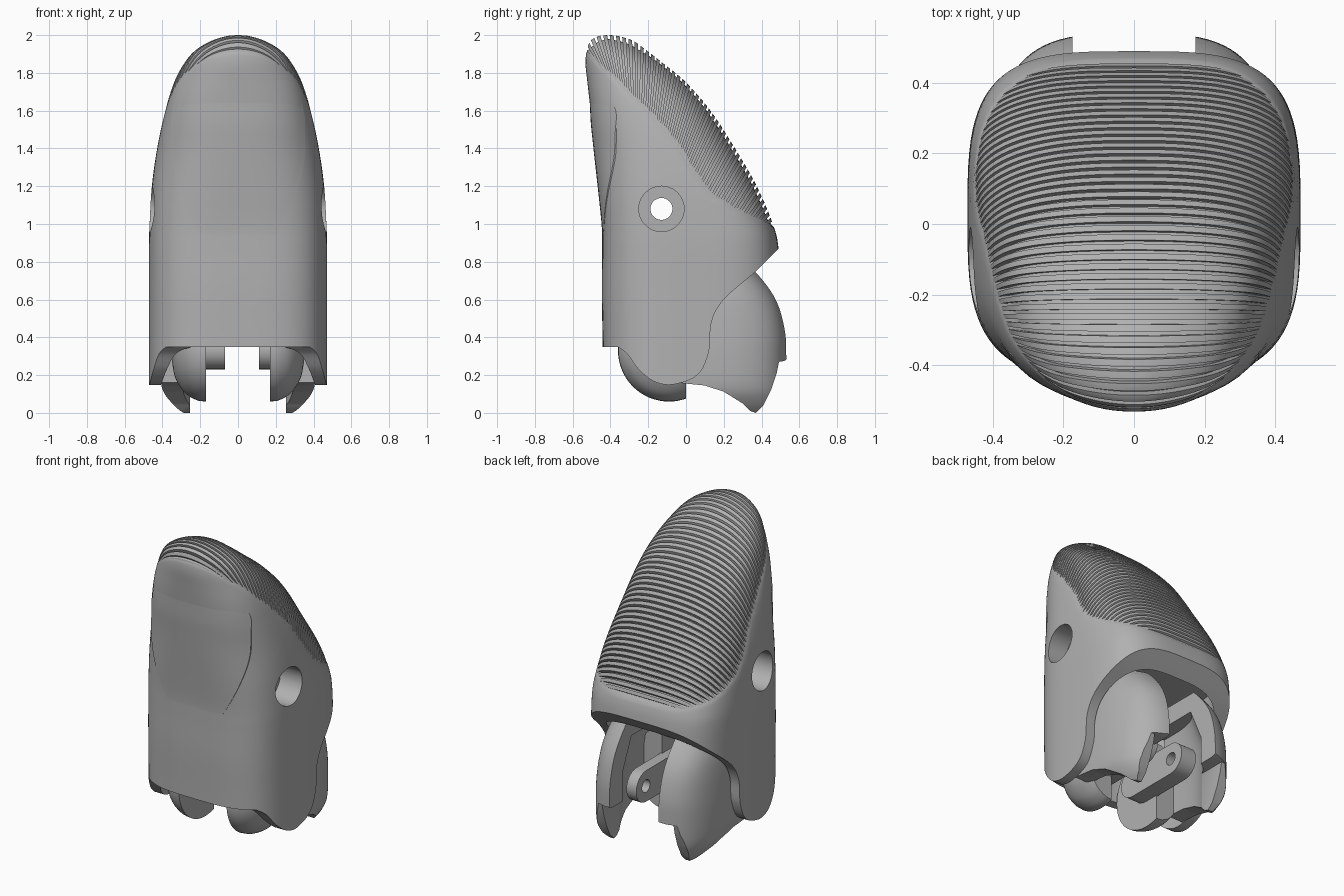
import bpy, bmesh, math
from mathutils import Vector

cube = bpy.data.objects.get("Cube")
if cube:
    bpy.data.objects.remove(cube)

grey = bpy.data.materials.new("matte_grey")
grey.use_nodes = True
grey.diffuse_color = (0.44, 0.44, 0.44, 1)
grey.node_tree.nodes["Principled BSDF"].inputs["Base Color"].default_value = (0.44, 0.44, 0.44, 1)


def finish(bm, name):
    bmesh.ops.recalc_face_normals(bm, faces=bm.faces)
    mesh = bpy.data.meshes.new(name)
    bm.to_mesh(mesh)
    bm.free()
    mesh.materials.append(grey)
    ob = bpy.data.objects.new(name, mesh)
    bpy.context.collection.objects.link(ob)
    return ob


def spline(pts, steps):
    """Catmull-Rom through points of any dimension."""
    p = [Vector(q) for q in pts]
    p = [2 * p[0] - p[1]] + p + [2 * p[-1] - p[-2]]
    out = []
    for i in range(1, len(p) - 2):
        a, b, c, d = p[i - 1:i + 3]
        for s in range(steps):
            t = s / steps
            out.append(0.5 * (2 * b + (c - a) * t + (2 * a - 5 * b + 4 * c - d) * t ** 2
                              + (3 * b - a - 3 * c + d) * t ** 3))
    return out + [p[-2]]


def loft(name, rings):
    bm = bmesh.new()
    rows = [[bm.verts.new(co) for co in ring] for ring in rings]
    n = len(rows[0])
    for a, b in zip(rows, rows[1:]):
        for i in range(n):
            bm.faces.new((a[i], a[(i + 1) % n], b[(i + 1) % n], b[i]))
    bm.faces.new(rows[0])
    bm.faces.new(rows[-1])
    return finish(bm, name)


def extrude_x(name, outline, x0, x1):
    return loft(name, [[(x, y, z) for y, z in outline] for x in (x0, x1)])


def cylinder_x(name, y, z, r, x0, x1, n=48):
    ring = [(y + r * math.cos(k * math.tau / n), z + r * math.sin(k * math.tau / n)) for k in range(n)]
    return extrude_x(name, ring, x0, x1)


def boolean(ob, cutter, op="DIFFERENCE"):
    mod = ob.modifiers.new("cut", "BOOLEAN")
    mod.operation, mod.solver, mod.object = op, "EXACT", cutter
    bpy.context.view_layer.objects.active = ob
    bpy.ops.object.modifier_apply(modifier=mod.name)
    bpy.data.objects.remove(cutter)


def superellipse(w, front, back, z, n, count=96):
    c, h = (front + back) / 2, (back - front) / 2
    ring = []
    for k in range(count):
        a = math.tau * k / count
        s, t = math.cos(a), math.sin(a)
        ring.append((math.copysign(w * abs(s) ** (2 / n), s), c + math.copysign(h * abs(t) ** (2 / n), t), z))
    return ring


def ramp(v, lo, hi):
    t = min(1, max(0, (v - lo) / (hi - lo)))
    return t * t * (3 - 2 * t)


def sampler(points):
    """Point on a smooth path by fraction of its length."""
    pts = spline(points, 12)
    length = [0]
    for a, b in zip(pts, pts[1:]):
        length.append(length[-1] + (b - a).length)

    def at(t):
        d = t * length[-1]
        for i in range(1, len(pts)):
            if length[i] >= d - 1e-9:
                return pts[i - 1].lerp(pts[i], (d - length[i - 1]) / (length[i] - length[i - 1]))
        return pts[-1]
    return at


# Border and crown of the ribbed pad, seen from the side
border = sampler([(-.45, 1.81), (-.35, 1.71), (-.2, 1.57), (-.08, 1.43), (.02, 1.27), (.1, 1.17), (.22, 1.09),
                  (.44, .99)])
crown = sampler([(-.535, 1.905), (-.5, 1.965), (-.42, 2), (-.3, 1.965), (-.19, 1.9), (.02, 1.73), (.155, 1.56),
                 (.31, 1.31), (.43, 1.07), (.46, 1.0)])
border_points = [border(i / 60) for i in range(61)]


def border_y(z):
    if z >= 1.81:
        return -.45 - (z - 1.81) * .9
    return next((p.x for p in border_points if p.y <= z), .6)


# Body sections: height, front, back, half width
sections = spline([(0.1, -.44, .5, .472), (.4, -.442, .5, .472), (.65, -.446, .5, .472), (.87, -.444, .49, .472),
                   (1.0, -.446, .46, .468), (1.2, -.462, .375, .456), (1.4, -.483, .26, .428),
                   (1.6, -.505, .13, .385), (1.75, -.522, 0, .338), (1.85, -.532, -.12, .285),
                   (1.92, -.525, -.21, .225), (1.97, -.505, -.28, .14), (1.995, -.46, -.36, .06),
                   (2.0, -.415, -.4, .008)], 8)


def power(z):
    return 3.4 - .8 * ramp(z, .9, 1.45) - .5 * ramp(z, 1.6, 1.88)


def body_rings(groove, flat):
    """Body skin, inset by groove inside the pad border and by flat elsewhere."""
    rings = []
    for z, front, back, w in sections:
        c = (front + back) / 2
        edge = border_y(z)
        ring = []
        for x, y, _ in superellipse(w, front, back, z, power(z)):
            d = flat + (groove - flat) * ramp(y, edge, edge + .08)
            r = math.hypot(x, y - c)
            f = max(.2, 1 - d / max(r, .001))
            ring.append((x * f, c + (y - c) * f, z - d * ramp(z, 1.85, 2)))
        rings.append(ring)
    return rings


body = loft("outer_body", body_rings(.021, 0))

# Side outline of the lower edge with its rounded hinge lobes
lobe = spline([(-.36, .35), (-.31, .31), (-.25, .23), (-.17, .167), (-.07, .15), (.06, .2), (.12, .32),
               (.135, .48), (.2, .6), (.37, .75), (.49, .87)], 5)
lower = [(-1, .35)] + [tuple(p) for p in lobe] + [(1, 1.32), (1, -.5), (-1, -.5)]
boolean(body, extrude_x("lower_cutter", lower, -1, 1))
boolean(body, loft("cavity_cutter", [superellipse(.41, -.38, .4, z, 3.4) for z in (-.1, .9)]))

# Pivot hole with wide counterbores
boolean(body, cylinder_x("pin_cutter", -.13, 1.08, .058, -1, 1))
for side in (-1, 1):
    boolean(body, cylinder_x("bore_cutter", -.13, 1.08, .12, side * .31, side))

# Ribbed pad: slabs fanned between the border and the crown
RIBS = 44
bm = bmesh.new()
for i in range(RIBS):
    quad = []
    for t, flip in ((i / RIBS, False), ((i + .62) / RIBS, True)):
        b, c = border(t), crown(t)
        far = c + (c - b).normalized() * .08
        quad += [far, b] if flip else [b, far]
    ends = [[bm.verts.new((x, q.x, q.y)) for q in quad] for x in (-.6, .6)]
    for k in range(4):
        m = (k + 1) % 4
        bm.faces.new((ends[0][k], ends[0][m], ends[1][m], ends[1][k]))
    bm.faces.new(ends[0])
    bm.faces.new(ends[1])
slabs = finish(bm, "rib_cutter")
ribs = loft("grip_ribs", body_rings(0, .002))
boolean(ribs, slabs, "INTERSECT")


# Nail plate raised slightly on the front
def front_y(x, z):
    i = next(k for k, s in enumerate(sections) if s[0] >= z)
    a, b = sections[i - 1], sections[i]
    _, front, back, w = a.lerp(b, (z - a[0]) / (b[0] - a[0]))
    c, h = (front + back) / 2, (back - front) / 2
    n = power(z)
    return c - h * (1 - min(1, abs(x) / w) ** n) ** (1 / n)


bm = bmesh.new()
rows = []
for j in range(31):
    z = .8 + .92 * j / 30
    edge = .355 * math.sqrt(ramp(z, .68, 1.4)) - .05 * ramp(z, 1.55, 1.75)
    row = []
    for k in range(-13, 14):
        x = edge * max(-1, min(1, k / 12))
        lift = -.01 if abs(k) == 13 else .009 * ramp(z, .8, 1.3) * (1 - ramp(z, 1.5, 1.7)) - .002
        row.append(bm.verts.new((x, front_y(x, z) - lift, z)))
    rows.append(row)
for a, b in zip(rows, rows[1:]):
    for k in range(26):
        bm.faces.new((a[k], a[k + 1], b[k + 1], b[k]))
finish(bm, "nail_plate")

# Inner knuckle on both sides: rear shell, front dome and pierced lug
shell_side = [(-.05, .16), (.1, .145), (.2, .112), (.3, .05), (.34, .01), (.37, 0), (.41, .04), (.45, .12),
              (.48, .21), (.492, .27), (.52, .275), (.56, .3), (.56, .78), (-.05, .78)]
shell_levels = spline([(-.04, .54, .25), (0, .54, .315), (.06, .54, .37), (.14, .54, .405), (.3, .54, .41),
                       (.42, .535, .405), (.55, .505, .395), (.65, .455, .38), (.75, .375, .35), (.82, .3, .32)], 4)
dome = spline([(.17, .27), (.22, .262), (.28, .225), (.33, .15), (.35, .06)], 5)
for side, label in ((1, "left"), (-1, "right")):
    shell = loft(label + "_rear_shell", [superellipse(w, -b, b, z, 3.4) for z, b, w in shell_levels])
    boolean(shell, extrude_x("side_cutter", shell_side, side * .175, side * .6), "INTERSECT")
    boolean(shell, loft("hollow_cutter", [superellipse(w, -b, b, z, 3)
                                          for z, b, w in ((-.2, .43, .3), (.45, .43, .3), (.66, .34, .27))]))
    boolean(shell, extrude_x("tip_cutter", [(-1, -.3), (1, -.3), (1, .27), (-1, .27)], 0, side * .255))

    pad = loft(label + "_front_dome", [[(side * x, -.09 + r * math.cos(k * math.tau / 64),
                                         .33 + r * math.sin(k * math.tau / 64)) for k in range(64)]
                                       for x, r in dome])
    boolean(pad, extrude_x("pad_cutter", [(0, -1), (1, -1), (1, 1), (0, 1)], -1, 1))

    arc = [(cy + .1 * math.cos(a), .33 + .1 * math.sin(a))
           for cy, start in ((.25, -90), (-.1, 90))
           for a in (math.radians(start + 15 * k) for k in range(13))]
    lug = extrude_x(label + "_hinge_lug", arc, side * (.11 if side > 0 else .07), side * .18)
    boolean(lug, cylinder_x("lug_cutter", .25, .33, .04, -1, 1, 32))

# Stop block hanging from the cavity roof
extrude_x("stop_block", [(.0, .62), (.13, .62), (.13, .95), (.0, .95)], -.09, .09)

bpy.ops.object.select_all(action="DESELECT")
for ob in bpy.context.scene.objects:
    if ob.type == "MESH":
        ob.select_set(True)
        bpy.context.view_layer.objects.active = ob
bpy.ops.object.shade_smooth_by_angle(angle=math.radians(30))
